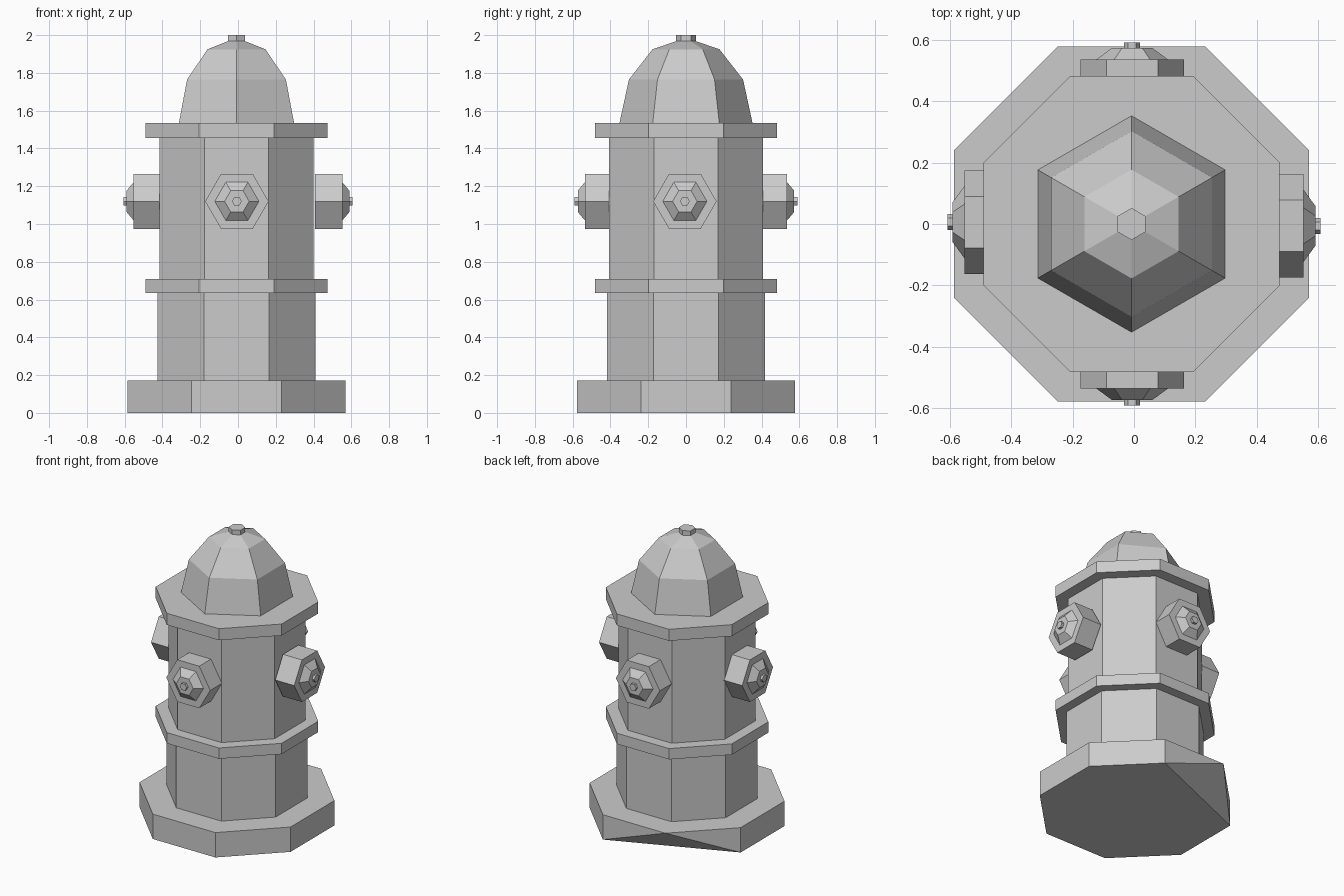
import bpy, bmesh
from math import cos, sin, pi, radians
from mathutils import Matrix

if "Cube" in bpy.data.objects:
    bpy.data.objects.remove(bpy.data.objects["Cube"])


def lathe(name, profile, sides, phase=0.0, matrix=Matrix(), skip=None):
    """Faceted solid from (radius, height) points; skip drops one bottom corner."""
    bm = bmesh.new()
    rings = []
    for r, h in profile:
        rings.append([bm.verts.new((r * cos(phase + 2 * pi * i / sides),
                                    r * sin(phase + 2 * pi * i / sides), h))
                      for i in range(sides)])
    if skip is not None:
        bm.verts.remove(rings[0][skip])
        bmesh.ops.convex_hull(bm, input=bm.verts[:])
        bmesh.ops.dissolve_limit(bm, angle_limit=radians(1),
                                 verts=bm.verts[:], edges=bm.edges[:])
    else:
        for a, b in zip(rings, rings[1:]):
            for i in range(sides):
                j = (i + 1) % sides
                bm.faces.new((a[i], a[j], b[j], b[i]))
        bm.faces.new(rings[0][::-1])
        bm.faces.new(rings[-1])
    bm.transform(matrix)
    bmesh.ops.recalc_face_normals(bm, faces=bm.faces[:])
    mesh = bpy.data.meshes.new(name)
    bm.to_mesh(mesh)
    bm.free()
    obj = bpy.data.objects.new(name, mesh)
    bpy.context.collection.objects.link(obj)
    return obj


OCT = 1 / cos(pi / 8)      # apothem to corner radius
SHIFT = Matrix.Translation((-0.008, 0, 0))

# Foot plate, with one clipped corner underneath at the back left
lathe("base", [(0.578 * OCT, 0), (0.578 * OCT, 0.172)], 8, pi / 8, SHIFT, skip=2)

# Octagonal barrel with two flanges
barrel = [(0.417, 0.172), (0.417, 0.635), (0.482, 0.635), (0.482, 0.71),
          (0.407, 0.71), (0.407, 1.455), (0.482, 1.455), (0.482, 1.535)]
lathe("barrel", [(r * OCT, z) for r, z in barrel], 8, pi / 8, SHIFT)

# Six-sided dome and top nut
lathe("dome", [(0.352, 1.535), (0.302, 1.765), (0.177, 1.925), (0.052, 1.968),
               (0.052, 2.0)], 6, pi / 2, SHIFT)

# Four hexagonal outlets: the side pair reaches slightly further out
outlet = [(0.168, 0.39), (0.168, 0.535), (0.117, 0.535), (0.065, 0.573),
          (0.026, 0.573), (0.026, 0.59)]
for name, angle, extra in (("right_outlet", 0, 0.017), ("back_outlet", 90, 0),
                           ("left_outlet", 180, 0.017), ("front_outlet", 270, 0)):
    place = (Matrix.Translation((0 if extra else -0.006, 0, 1.12))
             @ Matrix.Rotation(radians(angle), 4, 'Z')
             @ Matrix.Translation((extra, -0.006 if extra else 0, 0))
             @ Matrix.Rotation(pi / 2, 4, 'Y'))
    lathe(name, outlet, 6, pi / 2, place)
